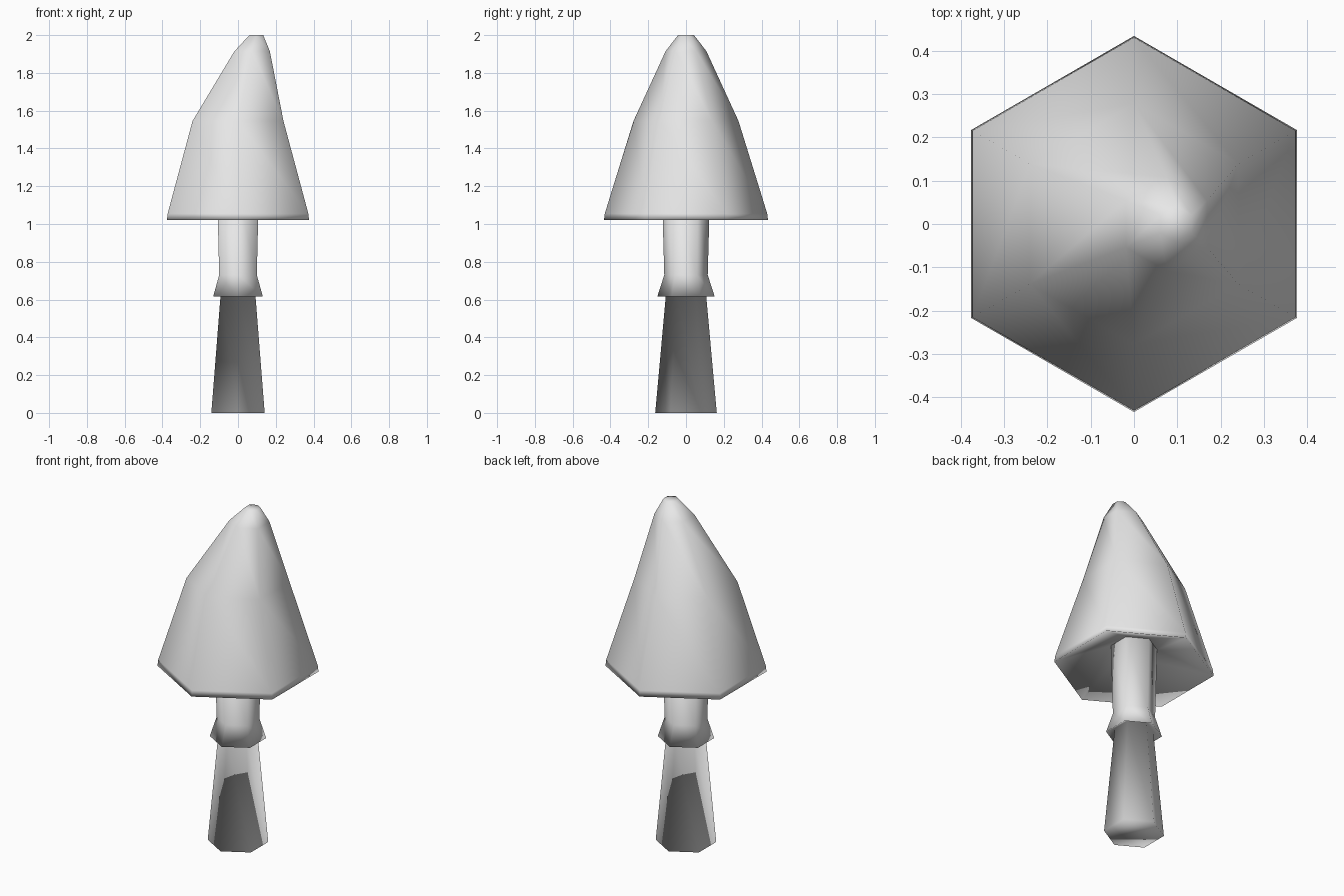
import bpy
import bmesh
from math import cos, sin, pi

cube = bpy.data.objects.get("Cube")
if cube:
    bpy.data.objects.remove(cube, do_unlink=True)

SIDES = 6

grey = bpy.data.materials.new("pale_grey")
grey.use_nodes = True
tone = (0.8, 0.8, 0.8, 1)
grey.diffuse_color = tone
for node in grey.node_tree.nodes:
    if node.type == "BSDF_PRINCIPLED":
        node.inputs["Base Color"].default_value = tone


def loft(name, rings):
    """Closed six-sided loft; each ring is (radius, height, x offset)."""
    bm = bmesh.new()
    loops = []
    for radius, z, shift in rings:
        loops.append([
            bm.verts.new((shift + radius * sin(2 * pi * i / SIDES),
                          radius * cos(2 * pi * i / SIDES), z))
            for i in range(SIDES)])
    for a, b in zip(loops, loops[1:]):
        for i in range(SIDES):
            j = (i + 1) % SIDES
            bm.faces.new((a[i], a[j], b[j], b[i]))
    bm.faces.new(loops[0])
    bm.faces.new(loops[-1])
    bmesh.ops.recalc_face_normals(bm, faces=bm.faces)
    for face in bm.faces:
        face.smooth = True
    mesh = bpy.data.meshes.new(name)
    bm.to_mesh(mesh)
    bm.free()
    mesh.materials.append(grey)
    obj = bpy.data.objects.new(name, mesh)
    bpy.context.collection.objects.link(obj)
    return obj


# Stalk: tapered foot, flared skirt with hollow underside, upper neck
loft("stalk", [
    (0.163, 0.0, 0),
    (0.105, 0.64, 0),
    (0.152, 0.615, 0),
    (0.115, 0.73, 0),
    (0.127, 1.17, 0),
])

# Cap: hollow underside, thin rim, bell leaning towards its left at the tip
loft("cap", [
    (0.127, 1.15, 0),
    (0.434, 1.02, 0),
    (0.43, 1.055, 0),
    (0.278, 1.545, 0),
    (0.108, 1.915, 0.075),
    (0.042, 2.0, 0.097),
])
